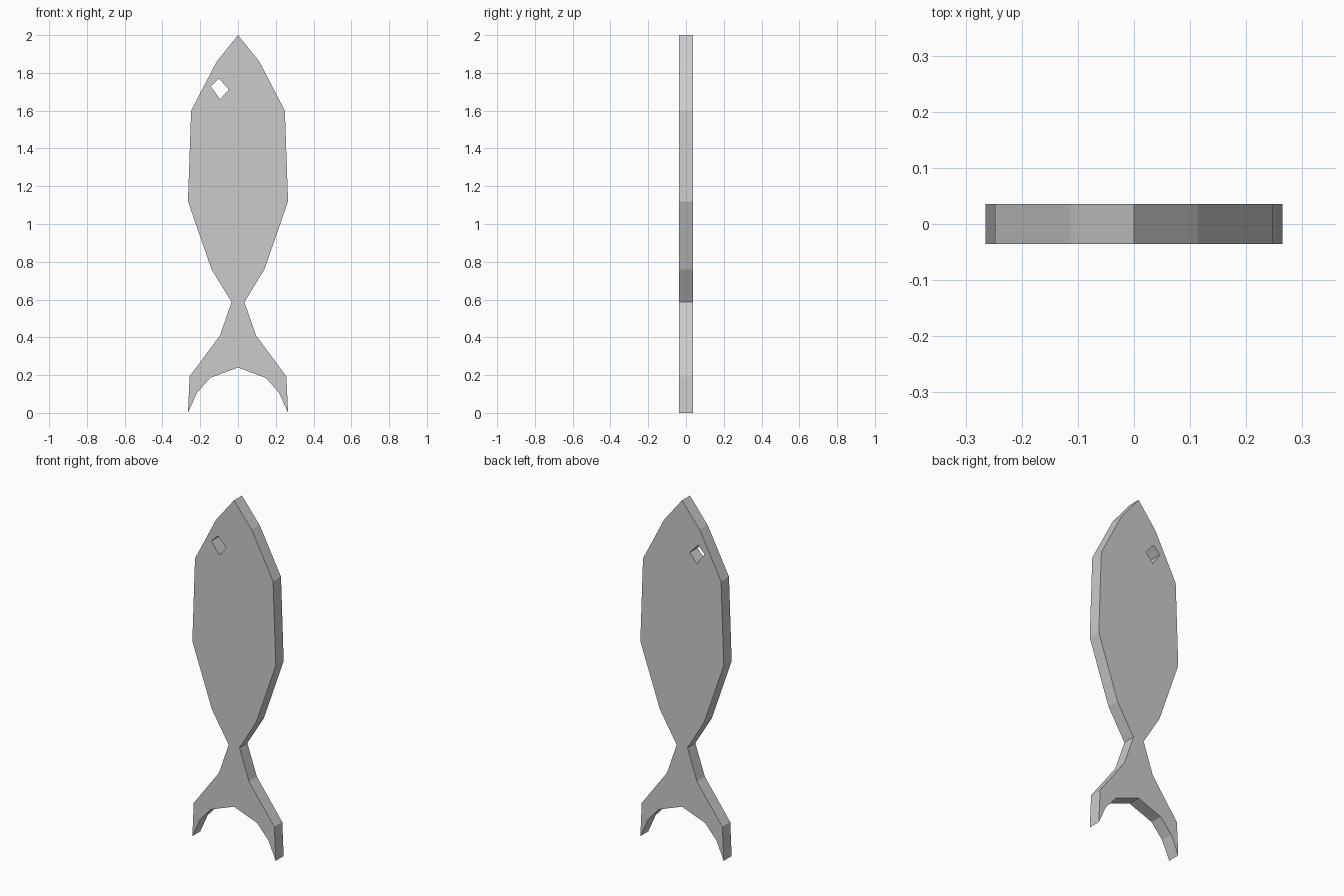
import bpy, bmesh
from math import radians

if "Cube" in bpy.data.objects:
    bpy.data.objects.remove(bpy.data.objects["Cube"])

HALF_THICKNESS = 0.036

# Right half of the silhouette, nose tip down to the tail notch (x, z)
half = [(0, 2.0), (0.113, 1.86), (0.248, 1.60), (0.265, 1.12), (0.14, 0.76),
        (0.034, 0.587), (0.095, 0.41), (0.256, 0.193), (0.265, 0.0),
        (0.218, 0.105), (0.148, 0.185), (0, 0.24)]
outline = half + [(-x, z) for x, z in reversed(half[1:-1])]

# Eye hole on one side of the head
eye = [(-0.101, 1.77), (-0.048, 1.712), (-0.095, 1.66), (-0.143, 1.728)]

# Filled, extruded profile; the inner loop becomes a through hole
curve = bpy.data.curves.new("fish_body", 'CURVE')
curve.dimensions = '2D'
curve.fill_mode = 'BOTH'
curve.extrude = HALF_THICKNESS
for loop in (outline, eye):
    spline = curve.splines.new('POLY')
    spline.points.add(len(loop) - 1)
    for p, (x, z) in zip(spline.points, loop):
        p.co = (x, z, 0, 1)
    spline.use_cyclic_u = True

fish = bpy.data.objects.new("fish_body", curve)
bpy.context.collection.objects.link(fish)
fish.rotation_euler.x = radians(90)
bpy.context.view_layer.objects.active = fish
fish.select_set(True)
bpy.ops.object.convert(target='MESH')
bpy.ops.object.transform_apply(location=False, rotation=True, scale=False)
fish = bpy.context.object

# Weld caps to the rim, merge flat caps and keep flat shading
bm = bmesh.new()
bm.from_mesh(fish.data)
bmesh.ops.remove_doubles(bm, verts=bm.verts, dist=1e-4)
bmesh.ops.recalc_face_normals(bm, faces=bm.faces)
for f in bm.faces:
    f.smooth = False
bm.to_mesh(fish.data)
bm.free()
